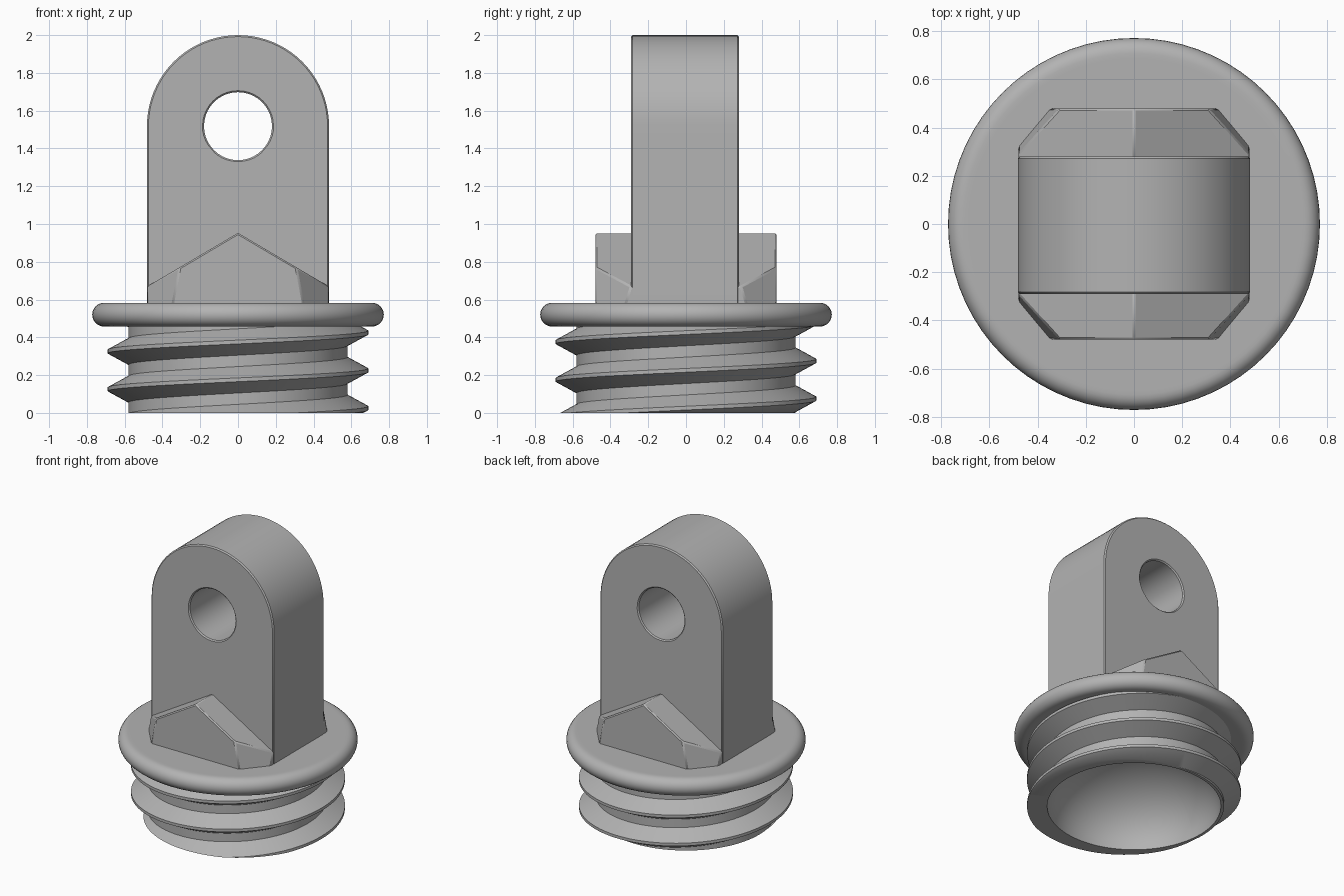
import bpy, bmesh, math
from mathutils import Vector, Matrix

if "Cube" in bpy.data.objects:
    bpy.data.objects.remove(bpy.data.objects["Cube"], do_unlink=True)

# Single plain grey material
grey = bpy.data.materials.new("plain grey")
grey.use_nodes = True
grey.diffuse_color = (0.45, 0.45, 0.45, 1)
grey.node_tree.nodes["Principled BSDF"].inputs["Base Color"].default_value = grey.diffuse_color


def finish(name, bm, bevel=0.0, angle=30):
    bmesh.ops.remove_doubles(bm, verts=bm.verts, dist=1e-4)
    bmesh.ops.recalc_face_normals(bm, faces=bm.faces)
    mesh = bpy.data.meshes.new(name)
    bm.to_mesh(mesh)
    bm.free()
    mesh.materials.append(grey)
    obj = bpy.data.objects.new(name, mesh)
    bpy.context.collection.objects.link(obj)
    bpy.ops.object.select_all(action='DESELECT')
    obj.select_set(True)
    bpy.context.view_layer.objects.active = obj
    bpy.ops.object.shade_smooth_by_angle(angle=math.radians(angle))
    if bevel:
        mod = obj.modifiers.new("edge bevel", 'BEVEL')
        mod.width = bevel
        mod.segments = 1
        mod.limit_method = 'ANGLE'
        mod.angle_limit = math.radians(25)
    return obj


def rings_from_edge(bm, z, rings):
    """Extrude the open border at height z through a series of round rings."""
    edges = [e for e in bm.edges if e.is_boundary
             and all(abs(v.co.z - z) < 1e-4 for v in e.verts)]
    for radius, height in rings:
        geom = bmesh.ops.extrude_edge_only(bm, edges=edges)["geom"]
        edges = [g for g in geom if isinstance(g, bmesh.types.BMEdge)]
        for v in [g for g in geom if isinstance(g, bmesh.types.BMVert)]:
            a = math.atan2(v.co.y, v.co.x)
            v.co = (radius * math.cos(a), radius * math.sin(a), height)


# Threaded plug: helical surface trimmed flat, with a domed hollow beneath
PITCH, ROOT, CREST, TOP, STEPS = 0.2, 0.58, 0.69, 0.5, 96
tooth = [(ROOT, -0.07), (CREST, -0.01), (CREST, 0.01), (ROOT, 0.07)]
profile = [(r, 0.0253 + z + PITCH * k) for k in range(-2, 4) for r, z in tooth]
bm = bmesh.new()
columns = []
for i in range(STEPS + 1):
    a = 2 * math.pi * i / STEPS
    columns.append([bm.verts.new((r * math.cos(a), r * math.sin(a), z + PITCH * i / STEPS))
                    for r, z in profile])
for left, right in zip(columns, columns[1:]):
    for j in range(len(profile) - 1):
        bm.faces.new((left[j], right[j], right[j + 1], left[j + 1]))
bmesh.ops.remove_doubles(bm, verts=bm.verts, dist=1e-4)
for height, low in ((0.0, True), (TOP, False)):
    bmesh.ops.bisect_plane(bm, geom=bm.verts[:] + bm.edges[:] + bm.faces[:], dist=1e-6,
                           plane_co=(0, 0, height), plane_no=(0, 0, 1),
                           clear_inner=low, clear_outer=not low)
dome = [(0.56 * math.cos(t), 0.42 * math.sin(t))
        for t in (math.pi / 2 * i / 12 for i in range(12))]
rings_from_edge(bm, 0.0, dome + [(0, 0.42)])
rings_from_edge(bm, TOP, [(0, TOP)])
finish("threaded_plug", bm)

# Flange: disc with a rounded rim
bm = bmesh.new()
rim = [(0.709 + 0.063 * math.cos(t), 0.52 + 0.063 * math.sin(t))
       for t in (math.pi * (i / 12 - 0.5) for i in range(13))]
outline = [(0, 0.457), (0.69, 0.457)] + rim + [(0.69, 0.583), (0, 0.583)]
verts = [bm.verts.new((r, 0, z)) for r, z in outline]
edges = [bm.edges.new(pair) for pair in zip(verts, verts[1:])]
bmesh.ops.spin(bm, geom=verts + edges, cent=(0, 0, 0), axis=(0, 0, 1),
               angle=2 * math.pi, steps=72)
finish("flange", bm)

# Lug: upright arch plate with a round hole
HALF, EYE, FRONT, BACK = 0.482, 1.518, -0.29, 0.28
bm = bmesh.new()


def loop(points):
    vs = [bm.verts.new((x, FRONT, z)) for x, z in points]
    return [bm.edges.new((vs[i - 1], vs[i])) for i in range(len(vs))]


arch = [(HALF * math.cos(t), EYE + HALF * math.sin(t))
        for t in (math.pi * i / 40 for i in range(41))]
hole = [(0.18 * math.cos(t), EYE + 0.18 * math.sin(t))
        for t in (2 * math.pi * i / 40 for i in range(40))]
border = loop([(-HALF, 0.56), (HALF, 0.56)] + arch) + loop(hole)
bmesh.ops.triangle_fill(bm, edges=border, use_beauty=True, normal=(0, -1, 0))
geom = bmesh.ops.extrude_face_region(bm, geom=bm.faces[:], use_keep_orig=True)["geom"]
bmesh.ops.translate(bm, vec=(0, BACK - FRONT, 0),
                    verts=[g for g in geom if isinstance(g, bmesh.types.BMVert)])
finish("lug", bm, bevel=0.008)

# Gussets: gabled wedges with cut corners on both sides of the lug
for name, side in (("front_gusset", -1), ("back_gusset", 1)):
    bm = bmesh.new()
    half = [(0.48, 0.26, 0.56), (0.48, 0.325, 0.56), (0.35, 0.48, 0.56),
            (0.31, 0.48, 0.77), (0.48, 0.292, 0.67), (0.48, 0.26, 0.67)]
    points = [(s * x, side * y, z) for s in (-1, 1) for x, y, z in half]
    points += [(0, side * 0.48, 0.953), (0, side * 0.26, 0.953)]
    for p in points:
        bm.verts.new(p)
    bmesh.ops.convex_hull(bm, input=bm.verts)
    bmesh.ops.dissolve_limit(bm, angle_limit=math.radians(4), verts=bm.verts, edges=bm.edges)
    finish(name, bm, bevel=0.008, angle=15)
